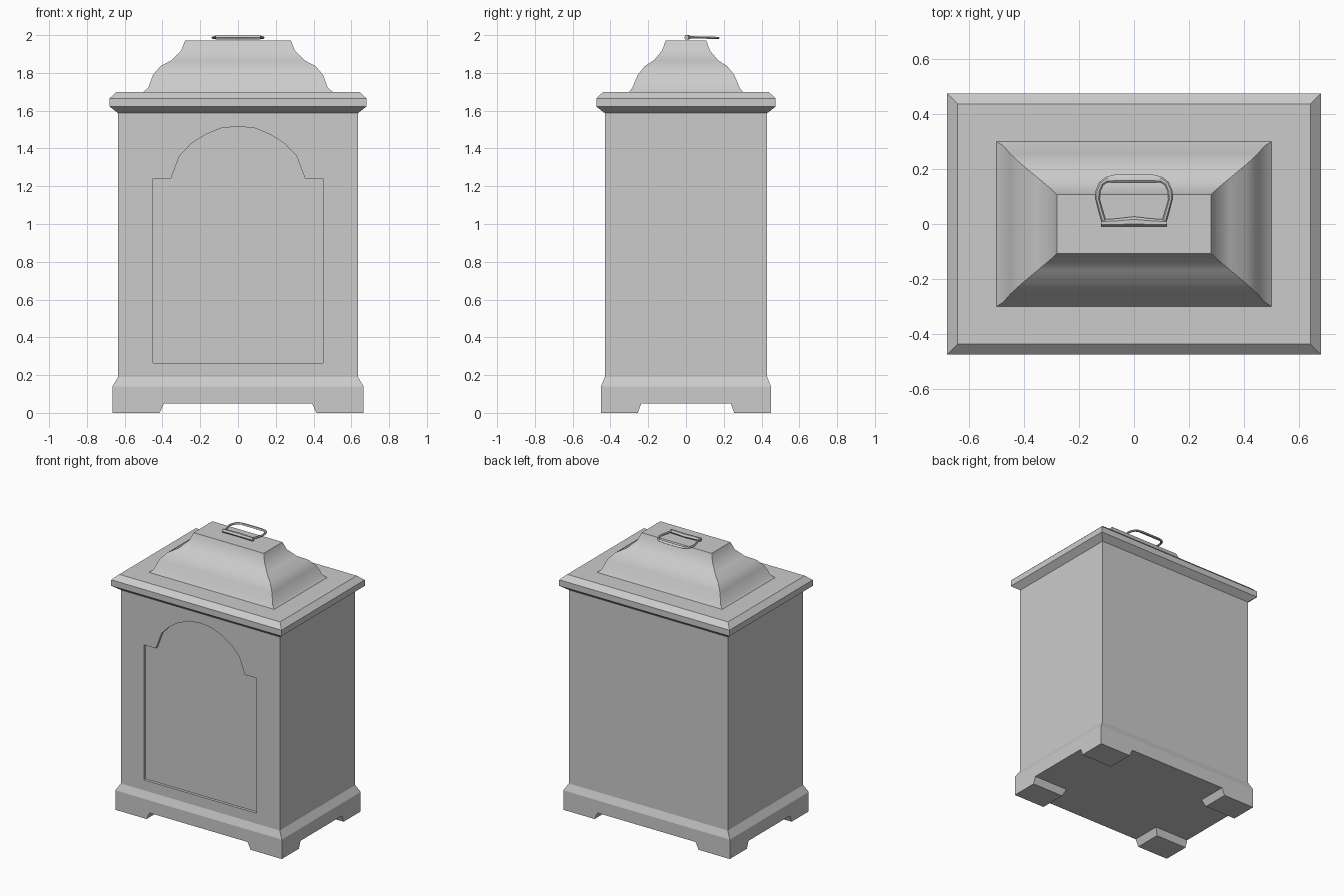
import bpy, bmesh

if "Cube" in bpy.data.objects:
    bpy.data.objects.remove(bpy.data.objects["Cube"])


def finish(name, bm):
    bmesh.ops.recalc_face_normals(bm, faces=bm.faces[:])
    mesh = bpy.data.meshes.new(name)
    bm.to_mesh(mesh)
    bm.free()
    ob = bpy.data.objects.new(name, mesh)
    bpy.context.collection.objects.link(ob)
    return ob


def skin(name, rings, cap_start=True, cap_end=True):
    """Join a list of equal-length point rings with quads."""
    bm = bmesh.new()
    loops = [[bm.verts.new(p) for p in r] for r in rings]
    n = len(loops[0])
    for a, b in zip(loops, loops[1:]):
        for i in range(n):
            j = (i + 1) % n
            bm.faces.new((a[i], a[j], b[j], b[i]))
    if cap_start:
        bm.faces.new(loops[0][::-1])
    if cap_end:
        bm.faces.new(loops[-1])
    return finish(name, bm)


def rect_loft(name, profile, **caps):
    """Stack centred rectangles given as (half x, half y, z)."""
    return skin(name, [[(-x, -y, z), (x, -y, z), (x, y, z), (-x, y, z)]
                       for x, y, z in profile], **caps)


def flat_bar(name, pairs, h, z_at):
    """Sweep a flattened hexagon between outer and inner edge points."""
    section = [(0, 0), (.28, 1), (.72, 1), (1, 0), (.72, -1), (.28, -1)]
    rings = []
    for (ox, oy), (ix, iy) in pairs:
        ring = []
        for t, s in section:
            x, y = ox + (ix - ox) * t, oy + (iy - oy) * t
            ring.append((x, y, z_at(y) + s * h))
        rings.append(ring)
    return skin(name, rings)


def smooth(ob, angle):
    bpy.ops.object.select_all(action='DESELECT')
    ob.select_set(True)
    bpy.context.view_layer.objects.active = ob
    bpy.ops.object.shade_smooth_by_angle(angle=angle)


# Plinth with sloped shoulder
rect_loft("plinth", [(.665, .45, .05), (.665, .45, .14), (.635, .43, .19)],
          cap_end=False)

# Bracket feet at the corners, inner sides slanted
for sx, side in ((-1, "left"), (1, "right")):
    for sy, end in ((-1, "front"), (1, "back")):
        rings = [[(sx * .665, sy * .45, z), (sx * x, sy * .45, z),
                  (sx * x, sy * y, z), (sx * .665, sy * y, z)]
                 for x, y, z in ((.415, .255, 0), (.392, .237, .05))]
        skin(f"foot_{end}_{side}", rings, cap_end=False)

# Case with a recessed arched front panel
case = rect_loft("case", [(.635, .43, .19), (.635, .43, 1.6)])
half = [(.45, .265), (.45, 1.24), (.355, 1.24), (.31, 1.36), (.25, 1.423),
        (.175, 1.472), (.09, 1.507)]
outline = half + [(0, 1.517)] + [(-x, z) for x, z in reversed(half)]
cutter = skin("panel_cutter", [[(x, y, z) for x, z in outline] for y in (-.5, -.41)])
cutter.hide_render = True
mod = case.modifiers.new("panel_recess", 'BOOLEAN')
mod.operation = 'DIFFERENCE'
mod.solver = 'EXACT'
mod.object = cutter
bpy.context.view_layer.objects.active = case
bpy.ops.object.modifier_apply(modifier=mod.name)
bpy.data.objects.remove(cutter)

# Cornice
rect_loft("cornice", [(.635, .43, 1.587), (.68, .475, 1.622), (.68, .475, 1.665),
                      (.642, .437, 1.70)], cap_start=False)

# Bell-shaped top
bell = rect_loft("bell_top", [(.50, .30, 1.70), (.475, .284, 1.722), (.45, .255, 1.79),
                              (.41, .218, 1.836), (.35, .168, 1.868), (.30, .126, 1.92),
                              (.28, .107, 1.972)], cap_start=False)
smooth(bell, .6)

# Carrying handle: hinge bar and bail
right = [((.12, -.01), (.12, .016)), ((.06, -.01), (.06, .02))]
bar = right + [((0, -.01), (0, .027))] + [((-a, b), (-c, d)) for (a, b), (c, d) in right[::-1]]
hinge = flat_bar("handle_hinge", bar, .012, lambda y: 1.988)
right = [((.118, .008), (.102, .012)), ((.13, .05), (.114, .052)),
         ((.14, .09), (.125, .09)), ((.14, .12), (.122, .117)),
         ((.127, .152), (.111, .142)), ((.104, .171), (.095, .151)),
         ((.07, .18), (.066, .149))]
bail_path = right + [((-a, b), (-c, d)) for (a, b), (c, d) in right[::-1]]
bail = flat_bar("handle_bail", bail_path, .006, lambda y: 1.99 - y * .03)
for ob in (hinge, bail):
    smooth(ob, .6)
